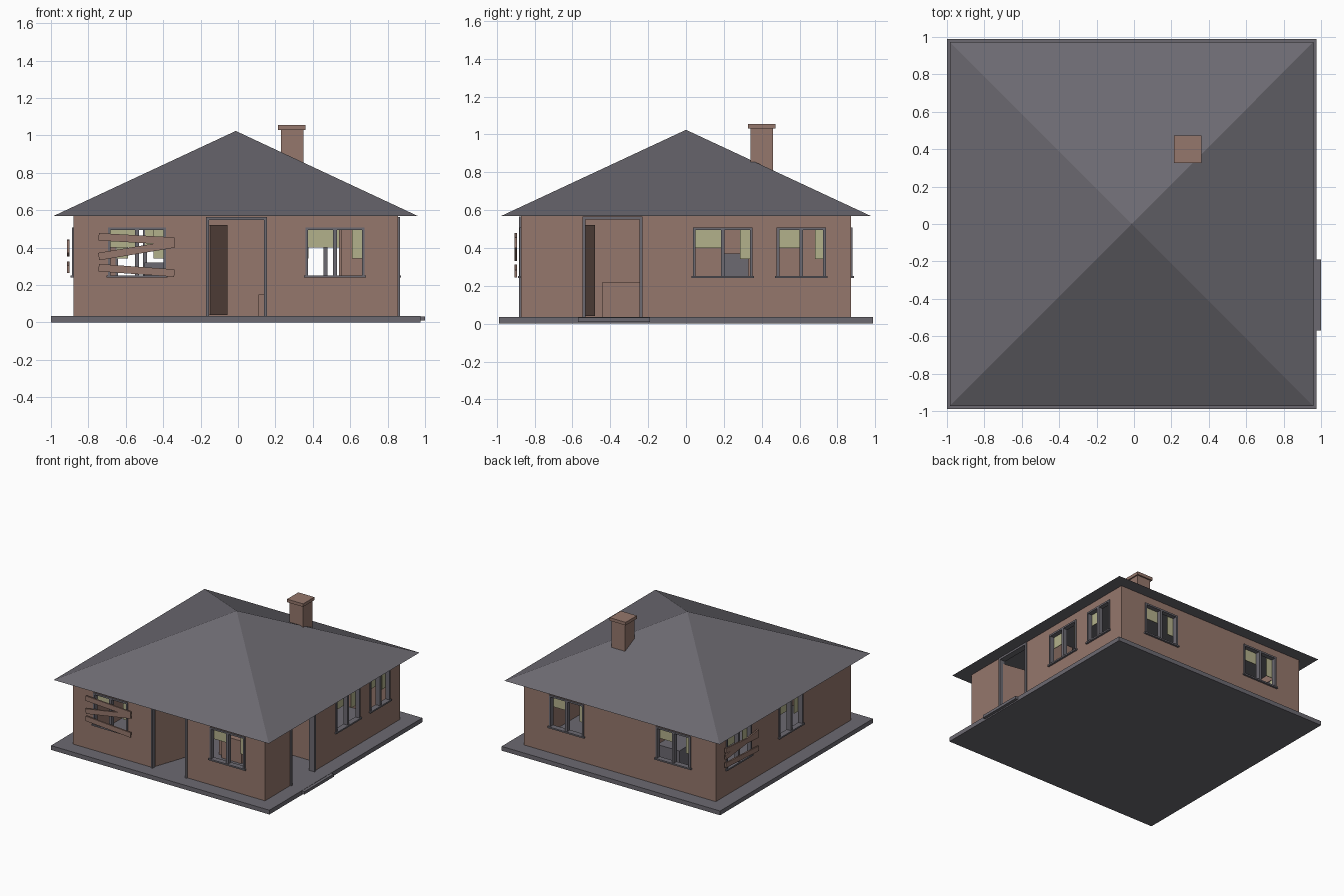
import bpy, bmesh, math
from mathutils import Matrix, Vector

if "Cube" in bpy.data.objects:
    bpy.data.objects.remove(bpy.data.objects["Cube"])


def material(name, rgb):
    m = bpy.data.materials.new(name)
    m.diffuse_color = (*rgb, 1)
    m.use_nodes = True
    m.node_tree.nodes["Principled BSDF"].inputs["Base Color"].default_value = m.diffuse_color
    return m


BROWN = material("brown wall", (0.30, 0.185, 0.15))
GREY = material("slate grey", (0.150, 0.143, 0.165))
CURTAIN = material("dull yellow", (0.45, 0.44, 0.26))
I = Matrix.Identity(4)
T = 0.035                      # wall thickness
Z0, Z1 = 0.035, 0.57           # wall bottom and top


def box(bm, lo, hi, M=I):
    c = [(a + b) / 2 for a, b in zip(lo, hi)]
    s = [b - a for a, b in zip(lo, hi)]
    bmesh.ops.create_cube(bm, size=1, matrix=M @ Matrix.Translation(c) @ Matrix.Diagonal((*s, 1)))


def finish(bm, name, mat):
    me = bpy.data.meshes.new(name)
    bm.to_mesh(me)
    bm.free()
    me.materials.append(mat)
    ob = bpy.data.objects.new(name, me)
    bpy.context.collection.objects.link(ob)
    return ob


def boxes(name, mat, items, M=I):
    bm = bmesh.new()
    for lo, hi in items:
        box(bm, lo, hi, M)
    return finish(bm, name, mat)


def side(turns, dist):
    # local x runs right seen from outside, local y runs inward
    return Matrix.Rotation(turns * math.pi / 2, 4, 'Z') @ Matrix.Translation((0, -dist, 0))


# name: matrix, wall ends, windows, door
SIDES = {
    "front": (side(0, 0.872), (-0.88, 0.855), [(-0.695, -0.385), (0.36, 0.677)], (-0.171, 0.155)),
    "right": (side(1, 0.855), (-0.872 + T, 0.872 - T), [(0.037, 0.351), (0.479, 0.739)], (-0.548, -0.229)),
    "back": (side(2, 0.872), (-0.855, 0.88), [(-0.625, -0.31), (0.34, 0.655)], None),
    "left": (side(3, 0.88), (-0.872 + T, 0.872 - T), [(-0.74, -0.415), (-0.06, 0.25)], None),
}
WZ0, WZ1, DZ = 0.245, 0.508, 0.565
F = 0.014                      # frame bar width

for name, (M, ends, windows, door) in SIDES.items():
    # wall as piers plus pieces above and below each opening
    holes = [(a, b, WZ0, WZ1) for a, b in windows]
    if door:
        holes.append((*door, Z0, DZ))
    parts, u = [], ends[0]
    for a, b, lo, hi in sorted(holes):
        parts.append(((u, 0, Z0), (a, T, Z1)))
        parts.append(((a, 0, hi), (b, T, Z1)))
        if lo > Z0:
            parts.append(((a, 0, Z0), (b, T, lo)))
        u = b
    parts.append(((u, 0, Z0), (ends[1], T, Z1)))
    boxes(name + "_wall", BROWN, parts, M)

    # window frames, sills and curtains
    frame, cloth = [], []
    for a, b in windows:
        m = (a + b) / 2
        y0, y1 = -0.008, 0.03
        frame += [((a, y0, WZ0), (a + F, y1, WZ1)), ((b - F, y0, WZ0), (b, y1, WZ1)),
                  ((m - 0.01, y0, WZ0), (m + 0.01, y1, WZ1)),
                  ((a, y0, WZ1 - F), (b, y1, WZ1)),
                  ((a - 0.008, -0.016, 0.24), (b + 0.008, y1, 0.252))]
        q = b - 0.36 * (b - m)
        cloth += [((a + 0.005, 0.031, 0.4), (m, 0.036, WZ1 - 0.004)),
                  ((q - 0.01, 0.031, 0.342), (b - 0.005, 0.036, WZ1 - 0.004))]
    boxes(name + "_window_frames", GREY, frame, M)
    boxes(name + "_curtains", CURTAIN, cloth, M)

    # door frame
    if door:
        a, b = door
        boxes(name + "_door_frame", GREY,
              [((a, -0.01, Z0), (a + 0.017, T + 0.005, DZ)),
               ((b - 0.017, -0.01, Z0), (b, T + 0.005, DZ)),
               ((a, -0.01, 0.549), (b, T + 0.005, DZ))], M)


# doors standing ajar, swung inward
def leaf(name, M, hinge, angle):
    R = M @ Matrix.Translation((hinge, 0.02, 0)) @ Matrix.Rotation(angle, 4, 'Z')
    boxes(name, BROWN, [((0, 0, 0.04), (0.285, 0.012, 0.522))], R)


leaf("front_door", SIDES["front"][0], -0.15, math.radians(71))
leaf("side_door", SIDES["right"][0], -0.53, math.radians(80))


# planks nailed over the broken windows: (u, z) to (u, z)
def planks(name, M, lines):
    bm = bmesh.new()
    for (u0, z0), (u1, z1) in lines:
        L = math.hypot(u1 - u0, z1 - z0)
        R = (M @ Matrix.Translation(((u0 + u1) / 2, -0.027, (z0 + z1) / 2))
             @ Matrix.Rotation(-math.atan2(z1 - z0, u1 - u0), 4, 'Y'))
        box(bm, (-L / 2, -0.006, -0.02), (L / 2, 0.006, 0.02), R)
    finish(bm, name, BROWN)


planks("front_planks", SIDES["front"][0],
       [((-0.745, 0.458), (-0.34, 0.435)), ((-0.745, 0.352), (-0.34, 0.42)),
        ((-0.745, 0.293), (-0.34, 0.264))])
planks("left_planks", SIDES["left"][0],
       [((-0.79, 0.425), (-0.36, 0.392)), ((-0.79, 0.372), (-0.36, 0.42)),
        ((-0.79, 0.307), (-0.36, 0.284))])

# base slab and side step
boxes("base_slab", GREY, [((-1, -0.988, 0), (0.976, 0.988, Z0))])
boxes("side_step", GREY, [((0.96, -0.57, 0.01), (1.0, -0.19, 0.033))])

# pyramid roof
bm = bmesh.new()
rim = [bm.verts.new(p) for p in ((-0.985, -0.974, Z1), (0.96, -0.974, Z1),
                                 (0.96, 0.974, Z1), (-0.985, 0.974, Z1))]
apex = bm.verts.new((-0.012, 0, 1.024))
bm.faces.new(rim[::-1])
for i in range(4):
    bm.faces.new((rim[i], rim[(i + 1) % 4], apex))
finish(bm, "roof", GREY)

# chimney
boxes("chimney", BROWN, [((0.23, 0.34, 0.75), (0.35, 0.46, 1.03)),
                         ((0.215, 0.327, 1.03), (0.36, 0.472, 1.055))])

# inside partitions
boxes("partitions", BROWN, [((-0.25, -0.84, Z0), (-0.225, 0.84, Z1)),
                            ((-0.225, -0.1, Z0), (0.3, -0.075, Z1)),
                            ((0.54, -0.1, Z0), (0.82, -0.075, Z1))])

# furniture glimpsed through the openings
boxes("table_box", BROWN, [((0.16, -0.44, Z0), (0.34, -0.24, 0.22)),
                           ((0.11, -0.4, Z0), (0.16, -0.25, 0.15))])
boxes("cabinets", GREY, [((0.15, -0.23, Z0), (0.29, -0.101, 0.27)),
                         ((-0.2, 0.19, Z0), (0.05, 0.33, 0.37)),
                         ((-0.5, 0.5, Z0), (-0.3, 0.8, 0.32))])
